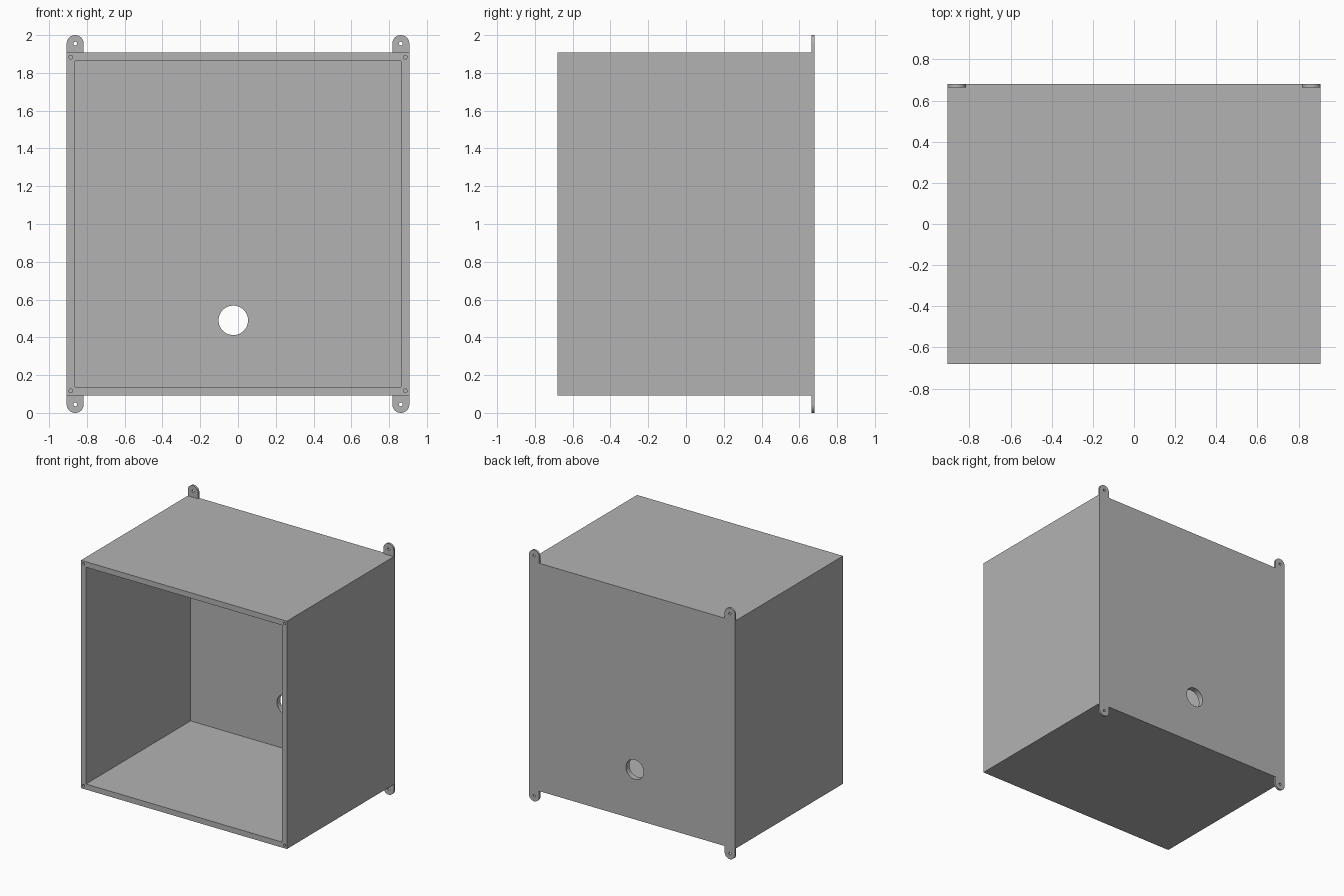
import bpy, math

cube = bpy.data.objects.get("Cube")
if cube:
    bpy.data.objects.remove(cube)

# Overall sizes
HALF_X, HALF_Y = 0.907, 0.68
Z_LOW, Z_HIGH = 0.093, 1.907
Z_MID = (Z_LOW + Z_HIGH) / 2
WALL = 0.044
TAB_R, TAB_THICK = 0.045, 0.016

grey = bpy.data.materials.new("plain grey")
grey.use_nodes = True
colour = (0.45, 0.45, 0.45, 1)
grey.diffuse_color = colour
grey.node_tree.nodes["Principled BSDF"].inputs["Base Color"].default_value = colour


def block(name, centre, size):
    bpy.ops.mesh.primitive_cube_add(size=1, location=centre)
    ob = bpy.context.object
    ob.name = name
    ob.scale = size
    bpy.ops.object.transform_apply(location=True, rotation=False, scale=True)
    ob.data.materials.append(grey)
    return ob


def rod(name, centre, radius, length, sides=32):
    """Cylinder lying along the y axis."""
    bpy.ops.mesh.primitive_cylinder_add(vertices=sides, radius=radius, depth=length,
                                        location=centre, rotation=(math.pi / 2, 0, 0))
    ob = bpy.context.object
    ob.name = name
    bpy.ops.object.transform_apply(location=True, rotation=True, scale=True)
    ob.data.materials.append(grey)
    return ob


def combine(target, tool, operation):
    mod = target.modifiers.new(operation.lower(), "BOOLEAN")
    mod.operation, mod.solver, mod.object = operation, "EXACT", tool
    bpy.context.view_layer.objects.active = target
    bpy.ops.object.modifier_apply(modifier=mod.name)
    bpy.data.objects.remove(tool)


def smooth(ob):
    bpy.ops.object.select_all(action="DESELECT")
    ob.select_set(True)
    bpy.context.view_layer.objects.active = ob
    bpy.ops.object.shade_smooth_by_angle(angle=math.radians(30))


# Open-fronted box with a cable hole through the back wall
box = block("enclosure_box", (0, 0, Z_MID), (2 * HALF_X, 2 * HALF_Y, Z_HIGH - Z_LOW))
cavity = block("cavity_cutter", (0, -WALL, Z_MID),
               (2 * (HALF_X - WALL), 2 * HALF_Y, Z_HIGH - Z_LOW - 2 * WALL))
combine(box, cavity, "DIFFERENCE")
combine(box, rod("cable_hole_cutter", (-0.025, HALF_Y, 0.49), 0.078, 0.3, 64), "DIFFERENCE")

for side, side_name in ((-1, "right"), (1, "left")):
    for end, end_name in ((-1, "lower"), (1, "upper")):
        # Blind screw hole in the corner of the front rim
        x = side * (HALF_X - WALL / 2)
        z = Z_MID + end * (Z_HIGH - Z_MID - WALL / 2 - 0.002)
        combine(box, rod("screw_hole_cutter", (x, -HALF_Y, z), 0.01, 0.2), "DIFFERENCE")

        # Round-ended mounting tab, flush with the back
        x = side * (HALF_X - TAB_R)
        y = HALF_Y - TAB_THICK / 2
        edge = Z_HIGH if end > 0 else Z_LOW
        z = Z_MID + end * (1 - TAB_R)
        tab = block(f"{end_name}_{side_name}_tab", (x, y, (edge + z) / 2),
                    (2 * TAB_R, TAB_THICK, abs(z - edge)))
        combine(tab, rod("tab_end", (x, y, z), TAB_R, TAB_THICK, 48), "UNION")
        combine(tab, rod("tab_hole_cutter", (x, y, z), 0.01, 0.1), "DIFFERENCE")
        smooth(tab)
smooth(box)
